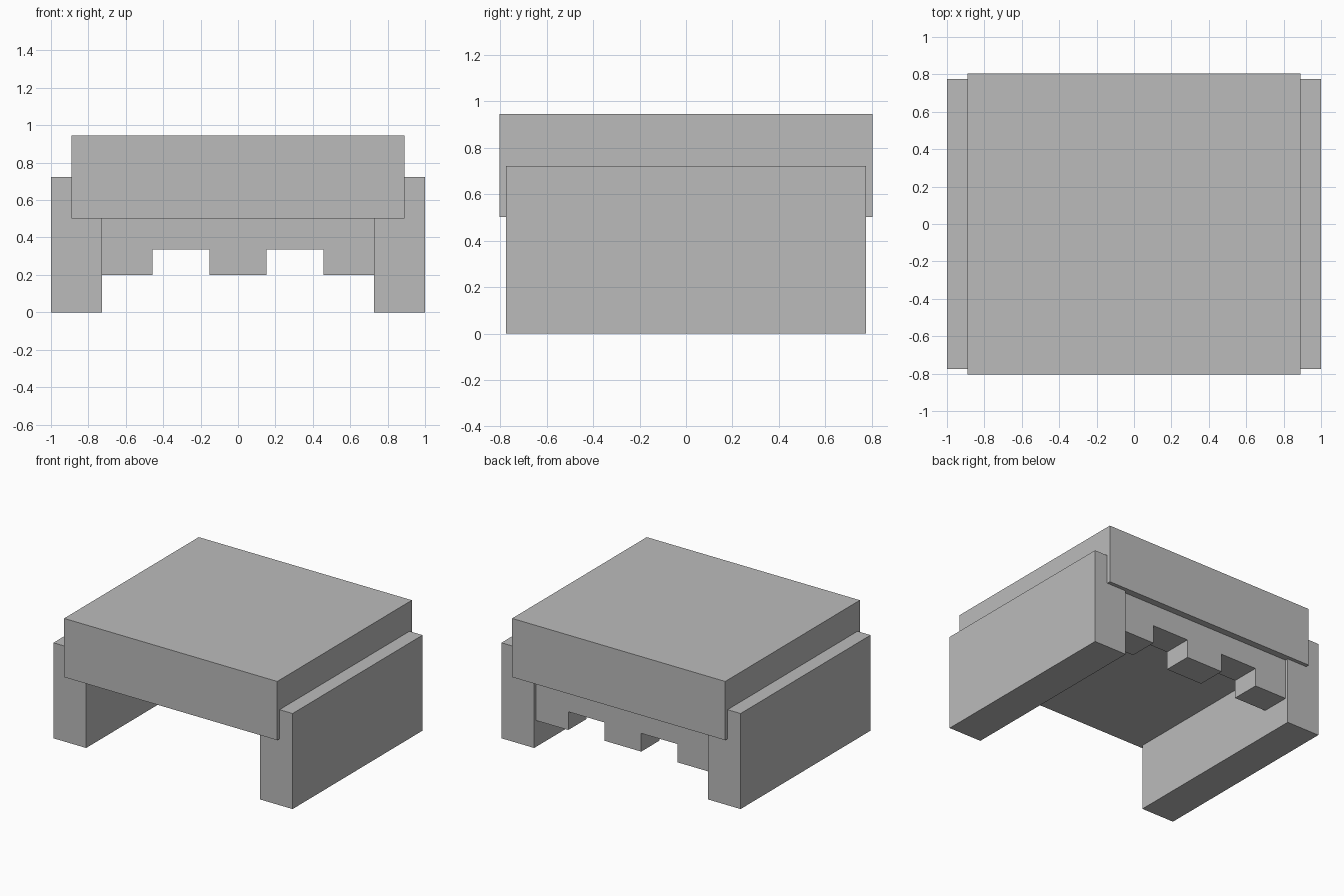
import bpy
import bmesh

old = bpy.data.objects.get("Cube")
if old:
    bpy.data.objects.remove(old, do_unlink=True)

# Single grey finish
grey = bpy.data.materials.new("plain grey")
grey.use_nodes = True
color = (0.5, 0.5, 0.5, 1.0)
grey.diffuse_color = color
grey.node_tree.nodes["Principled BSDF"].inputs["Base Color"].default_value = color

# Key dimensions
LEG_INNER, LEG_OUTER, LEG_DEPTH, LEG_TOP = 0.726, 1.0, 0.776, 0.722
TOP_WIDTH, TOP_DEPTH, TOP_LOW, TOP_HIGH = 0.891, 0.804, 0.502, 0.946
PANEL_FRONT, PANEL_BACK, PANEL_LOW = 0.535, 0.753, 0.199
NOTCH_INNER, NOTCH_OUTER, NOTCH_TOP = 0.153, 0.457, 0.337


def extrude_profile(name, profile, y_front, y_back):
    """Extrude an x-z outline along y into a flat-faced solid."""
    bm = bmesh.new()
    face = bm.faces.new([bm.verts.new((x, y_front, z)) for x, z in profile])
    result = bmesh.ops.extrude_face_region(bm, geom=[face])
    moved = [v for v in result["geom"] if isinstance(v, bmesh.types.BMVert)]
    bmesh.ops.translate(bm, verts=moved, vec=(0, y_back - y_front, 0))
    bmesh.ops.recalc_face_normals(bm, faces=bm.faces)
    mesh = bpy.data.meshes.new(name)
    bm.to_mesh(mesh)
    bm.free()
    mesh.materials.append(grey)
    obj = bpy.data.objects.new(name, mesh)
    bpy.context.collection.objects.link(obj)
    return obj


def rectangle(x1, x2, z1, z2):
    return [(x1, z1), (x2, z1), (x2, z2), (x1, z2)]


# Thick top slab
extrude_profile("top_slab", rectangle(-TOP_WIDTH, TOP_WIDTH, TOP_LOW, TOP_HIGH),
                -TOP_DEPTH, TOP_DEPTH)

# Side walls that carry the slab
for name, side in (("left_wall", 1), ("right_wall", -1)):
    extrude_profile(name, rectangle(side * LEG_INNER, side * LEG_OUTER, 0, LEG_TOP),
                    -LEG_DEPTH, LEG_DEPTH)

# Back panel with two notches in its lower edge
half = [(NOTCH_INNER, PANEL_LOW), (NOTCH_INNER, NOTCH_TOP), (NOTCH_OUTER, NOTCH_TOP),
        (NOTCH_OUTER, PANEL_LOW), (LEG_INNER, PANEL_LOW), (LEG_INNER, TOP_LOW)]
outline = half + [(-x, z) for x, z in reversed(half)]
extrude_profile("notched_back_panel", outline, PANEL_FRONT, PANEL_BACK)
